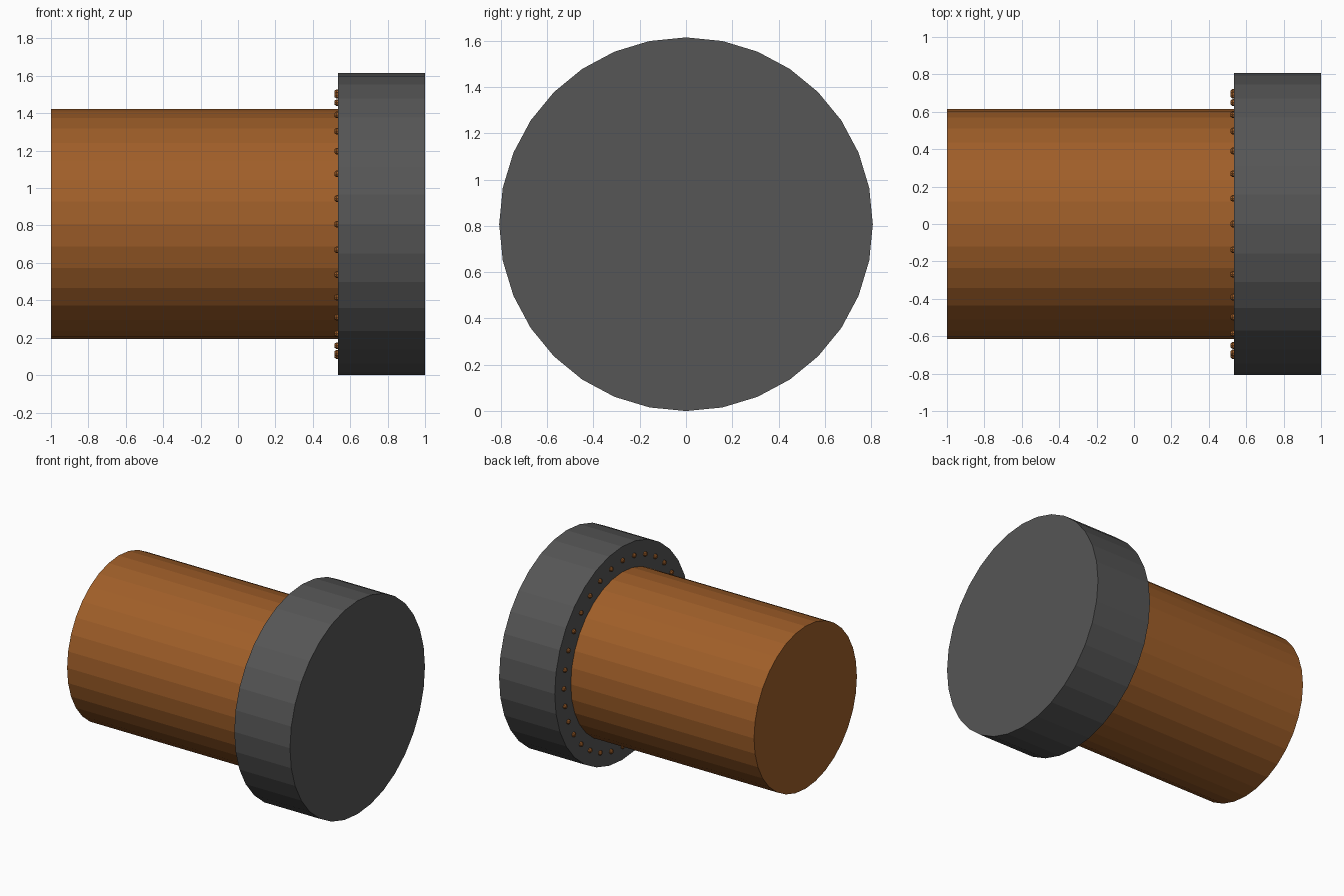
import bpy, bmesh, math

if "Cube" in bpy.data.objects:
    bpy.data.objects.remove(bpy.data.objects["Cube"])

CZ = 0.807      # height of the shared axis
SIDES = 32


def material(name, rgb):
    m = bpy.data.materials.new(name)
    m.diffuse_color = (*rgb, 1.0)
    m.use_nodes = True
    m.node_tree.nodes["Principled BSDF"].inputs["Base Color"].default_value = m.diffuse_color
    return m


wood = material("brown wood", (0.35, 0.113, 0.022))
iron = material("dark grey iron", (0.092, 0.092, 0.092))


def add_prism(bm, x0, x1, r0, r1, sides, y=0.0, z=CZ):
    """Closed frustum along x, with a vertex pointing straight up."""
    rings = []
    for x, r in ((x0, r0), (x1, r1)):
        rings.append([bm.verts.new((x, y + r * math.cos(2 * math.pi * k / sides),
                                    z + r * math.sin(2 * math.pi * k / sides)))
                      for k in range(sides)])
    a, b = rings
    bm.faces.new(a[::-1])
    bm.faces.new(b)
    for k in range(sides):
        n = (k + 1) % sides
        bm.faces.new((a[k], a[n], b[n], b[k]))


def finish(bm, name, mat):
    bmesh.ops.recalc_face_normals(bm, faces=bm.faces)
    me = bpy.data.meshes.new(name)
    bm.to_mesh(me)
    bm.free()
    me.materials.append(mat)
    ob = bpy.data.objects.new(name, me)
    bpy.context.collection.objects.link(ob)


# long round body
bm = bmesh.new()
add_prism(bm, -1.0, 0.54, 0.615, 0.615, SIDES)
finish(bm, "body", wood)

# wide end cap
bm = bmesh.new()
add_prism(bm, 0.534, 1.0, 0.807, 0.807, SIDES)
finish(bm, "end_cap", iron)

# ring of small studs on the back of the cap
bm = bmesh.new()
for i in range(32):
    t = 2 * math.pi * i / 32
    y, z = 0.703 * math.cos(t), CZ + 0.703 * math.sin(t)
    add_prism(bm, 0.526, 0.536, 0.018, 0.018, 8, y, z)
    add_prism(bm, 0.517, 0.526, 0.011, 0.018, 8, y, z)
finish(bm, "studs", wood)
